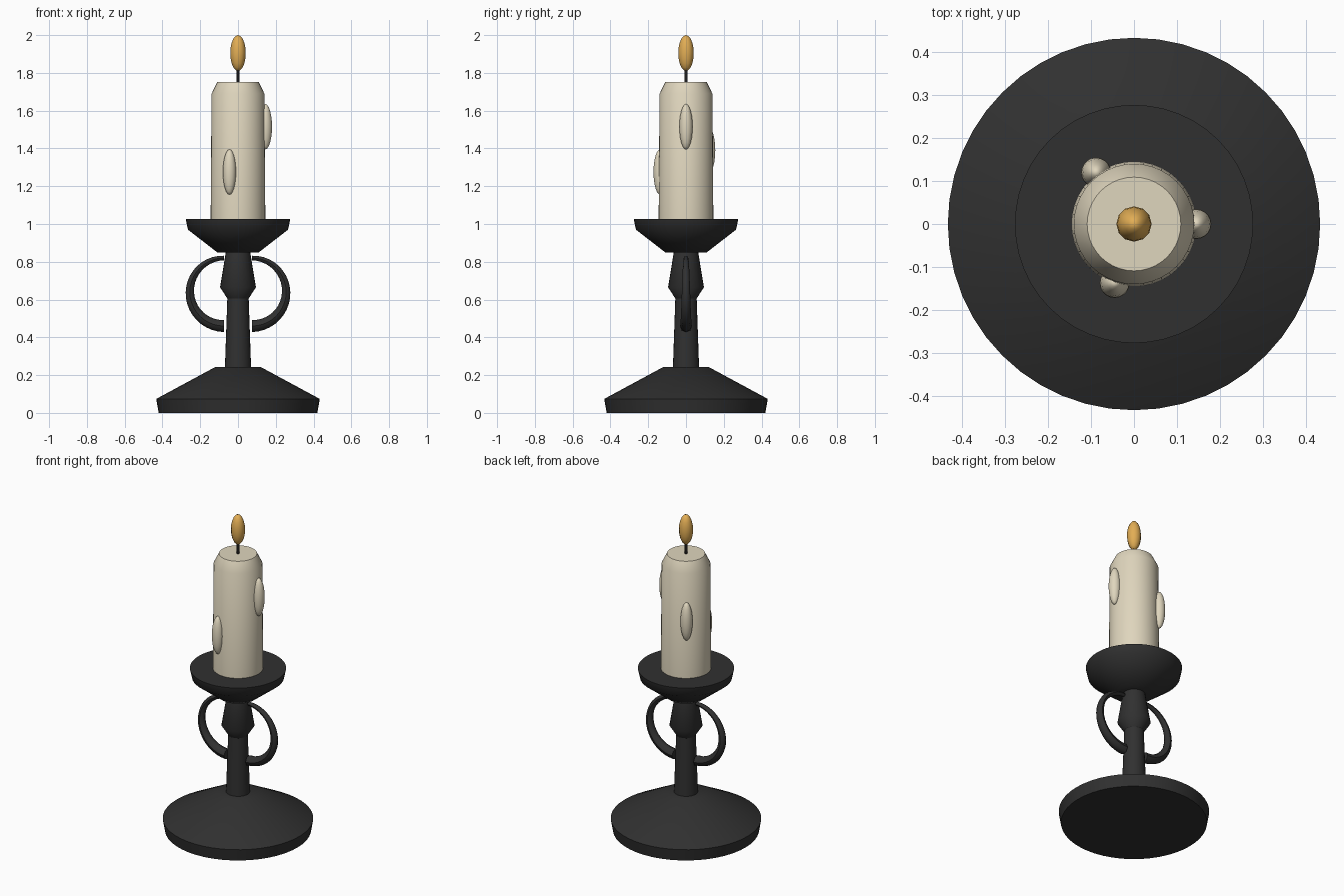
import bpy
import bmesh
from math import pi, sin, cos, radians
from mathutils import Matrix, Vector

cube = bpy.data.objects.get("Cube")
if cube:
    bpy.data.objects.remove(cube, do_unlink=True)


def material(name, rgb):
    mat = bpy.data.materials.new(name)
    mat.use_nodes = True
    mat.diffuse_color = (*rgb, 1)
    bsdf = next(n for n in mat.node_tree.nodes if n.type == "BSDF_PRINCIPLED")
    bsdf.inputs["Base Color"].default_value = (*rgb, 1)
    return mat


iron = material("dark iron", (0.03, 0.03, 0.03))
wax = material("cream wax", (0.74, 0.67, 0.51))
soot = material("wick black", (0.015, 0.014, 0.013))
fire = material("flame amber", (0.76, 0.42, 0.09))


def finish(name, bm, mat):
    """Turn a bmesh into a smooth object that keeps its sharp edges."""
    bmesh.ops.recalc_face_normals(bm, faces=bm.faces)
    mesh = bpy.data.meshes.new(name)
    bm.to_mesh(mesh)
    bm.free()
    mesh.shade_smooth()
    mesh.set_sharp_from_angle(angle=radians(45))
    mesh.materials.append(mat)
    obj = bpy.data.objects.new(name, mesh)
    bpy.context.scene.collection.objects.link(obj)
    return obj


def skin(bm, rings):
    """Bridge equal rings of points and cap both ends."""
    loops = [[bm.verts.new(p) for p in ring] for ring in rings]
    n = len(loops[0])
    for a, b in zip(loops, loops[1:]):
        for i in range(n):
            j = (i + 1) % n
            bm.faces.new((a[i], a[j], b[j], b[i]))
    bm.faces.new(loops[0])
    bm.faces.new(loops[-1])


def lathe(name, profile, sides, mat):
    """Closed turned part from (radius, height) pairs."""
    bm = bmesh.new()
    angles = [2 * pi * i / sides for i in range(sides)]
    skin(bm, [[(r * cos(a), r * sin(a), z) for a in angles] for r, z in profile])
    return finish(name, bm, mat)


def ellipsoid(name, centre, radius, half_height, sides, rings, mat):
    bm = bmesh.new()
    bmesh.ops.create_uvsphere(
        bm, u_segments=sides, v_segments=rings, radius=1,
        matrix=Matrix.Translation(centre) @ Matrix.Diagonal((radius, radius, half_height, 1)))
    return finish(name, bm, mat)


def handle(name, side):
    """C-shaped arm, thin at the top and thicker at the bottom."""
    bm = bmesh.new()
    steps, sides = 20, 8
    rings = []
    for k in range(steps + 1):
        t = k / steps
        a = pi / 2 - pi * t
        out = Vector((side * cos(a), 0, sin(a)))
        mid = Vector((side * 0.075, 0, 0.64)) + out * 0.18
        r = 0.012 + 0.02 * t
        rings.append([mid + out * r * cos(b) + Vector((0, r * sin(b), 0))
                      for b in (2 * pi * i / sides for i in range(sides))])
    skin(bm, rings)
    return finish(name, bm, iron)


# Iron holder
lathe("base", [(0.42, 0), (0.433, 0.074), (0.12, 0.243)], 48, iron)
lathe("stem", [(0.07, 0.22), (0.056, 0.62)], 24, iron)
lathe("stem_knob", [(0.056, 0.605), (0.095, 0.665), (0.063, 0.86)], 24, iron)
lathe("drip_dish", [(0.11, 0.85), (0.265, 0.97), (0.277, 1.027)], 48, iron)
handle("handle_left", 1)
handle("handle_right", -1)

# Candle with wax runs
lathe("candle", [(0.145, 1.0), (0.14, 1.69), (0.109, 1.753)], 40, wax)
for i, centre in enumerate([(0.145, 0, 1.515), (-0.045, -0.137, 1.275), (-0.088, 0.12, 1.39)]):
    ellipsoid(f"wax_drip_{i + 1}", centre, 0.035, 0.12, 20, 12, wax)

# Wick and flame
lathe("wick", [(0.009, 1.74), (0.009, 1.83)], 8, soot)
ellipsoid("flame", (0, 0, 1.905), 0.041, 0.095, 12, 10, fire)
